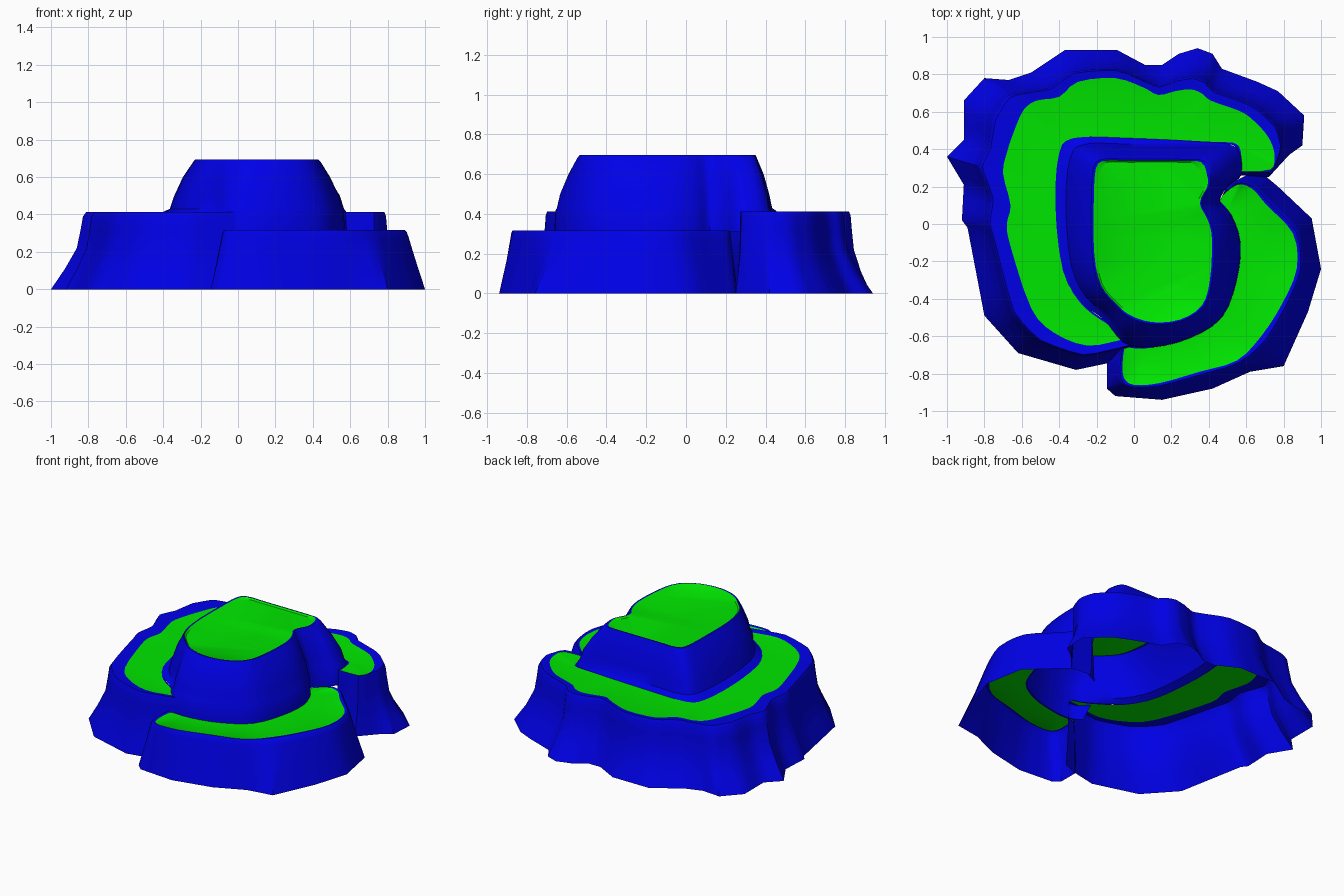
import bpy, bmesh
from mathutils import Vector

if "Cube" in bpy.data.objects:
    bpy.data.objects.remove(bpy.data.objects["Cube"])

def material(name, col):
    m = bpy.data.materials.new(name)
    m.diffuse_color = (*col, 1)
    m.use_nodes = True
    m.node_tree.nodes["Principled BSDF"].inputs["Base Color"].default_value = m.diffuse_color
    return m

BLUE = material("cliff blue", (0, 0, 0.8))
GREEN = material("grass green", (0, 0.8, 0))
SUB = 3

def pts(flat):
    return [Vector((flat[i], flat[i + 1])) for i in range(0, len(flat), 2)]

def refine(p, closed, smooth):
    """Subdivide an outline, straight or as a Catmull-Rom curve."""
    n, out = len(p), []
    get = (lambda i: p[i % n]) if closed else (lambda i: p[max(0, min(n - 1, i))])
    for i in range(n if closed else n - 1):
        a, b, c, d = (get(i + k) for k in (-1, 0, 1, 2))
        for s in range(SUB):
            t = s / SUB
            if smooth:
                out.append(0.5 * (2*b + (c - a)*t + (2*a - 5*b + 4*c - d)*t*t
                                  + (3*b - a - 3*c + d)*t**3))
            else:
                out.append(b.lerp(c, t))
    if not closed:
        out.append(p[-1].copy())
    return out

def lengths(p):
    acc = [0.0]
    for a, b in zip(p, p[1:]):
        acc.append(acc[-1] + (b - a).length)
    return [x / acc[-1] for x in acc]

def match(p, fr):
    """Points on path p at the given length fractions."""
    acc, out = lengths(p), []
    for f in fr:
        i = max(k for k in range(len(p) - 1) if acc[k] <= f + 1e-9)
        t = (f - acc[i]) / max(acc[i + 1] - acc[i], 1e-9)
        out.append(p[i].lerp(p[i + 1], min(t, 1)))
    return out

def build(name, rings, closed, green_strip):
    """Skin a stack of 3D rings; one strip (and the cap) is grass."""
    bm = bmesh.new()
    vs = [[bm.verts.new(v) for v in r] for r in rings]
    n = len(vs[0])
    for k in range(len(vs) - 1):
        for i in range(n if closed else n - 1):
            j = (i + 1) % n
            f = bm.faces.new((vs[k][i], vs[k][j], vs[k + 1][j], vs[k + 1][i]))
            f.material_index = int(k == green_strip)
    if closed:
        bm.faces.new(vs[-1]).material_index = 1
    bmesh.ops.remove_doubles(bm, verts=bm.verts, dist=1e-4)
    bmesh.ops.triangulate(bm, faces=[f for f in bm.faces if len(f.verts) > 4])
    me = bpy.data.meshes.new(name)
    bm.to_mesh(me)
    bm.free()
    me.materials.append(BLUE)
    me.materials.append(GREEN)
    ob = bpy.data.objects.new(name, me)
    bpy.context.collection.objects.link(ob)
    bpy.ops.object.select_all(action='DESELECT')
    ob.select_set(True)
    bpy.context.view_layer.objects.active = ob
    bpy.ops.object.shade_smooth_by_angle(angle=0.7)

def terrace(name, base, edge, inner, profile, bulge=0.0):
    """Cliff, rounded lip, grass strip and a thin blue edge under the mesa."""
    b, e = refine(pts(base), False, False), refine(pts(edge), False, True)
    rings = []
    for t, z in profile:
        ring = []
        for p, q in zip(b, e):
            # the back and right cliffs lean further in
            w = bulge * max(0, min(1, (p.x + p.y) / .5))
            ring.append((*p.lerp(q, t + w * t * (1 - t)), z))
        rings.append(ring)
    z = profile[-1][1]
    path = match(refine(pts(inner), False, True), lengths(e))
    for tuck in (0, .02):
        rings.append([(*p.lerp(Vector((.08, -.08)), tuck), z) for p in path])
    build(name, rings, False, len(profile) - 1)

# Middle terrace: wraps round the back and left
terrace("middle_terrace",
    (.57,.26, .72,.25, .83,.37, .90,.42, .91,.58, .77,.71, .66,.76, .47,.83, .42,.91, .34,.94,
     .24,.91, .15,.85, .06,.85, -.09,.93, -.37,.93, -.55,.81, -.67,.77, -.80,.78, -.91,.66,
     -.91,.45, -1,.36, -.91,.21, -.92,.02, -.89,-.02, -.80,-.49, -.62,-.69, -.31,-.78,
     -.12,-.74, -.03,-.70),
    (.57,.28, .73,.29, .75,.36, .74,.42, .70,.49, .62,.57, .55,.61, .41,.66, .36,.70, .30,.72,
     .22,.71, .13,.69, .05,.73, -.1,.78, -.30,.76, -.40,.68, -.52,.66, -.59,.61, -.64,.50,
     -.68,.38, -.70,.27, -.66,.1, -.68,0, -.66,-.12, -.55,-.45, -.43,-.58, -.25,-.65,
     -.07,-.62, .01,-.61),
    (.57,.28, .56,.42, .4,.44, -.05,.46, -.32,.46, -.40,.38, -.42,.1, -.38,-.25, -.28,-.43,
     -.15,-.53, -.06,-.58, .01,-.60),
    ((0, 0), (.25, .11), (.46, .22), (.53, .32), (.57, .39), (.63, .413), (.8, .41), (1, .405)),
    .45)

# Lower terrace: wraps round the front and right
terrace("lower_terrace",
    (-.12,-.71, -.145,-.75, -.145,-.88, -.10,-.92, .15,-.94, .42,-.88, .62,-.79, .80,-.76,
     .93,-.47, 1,-.24, .95,.03, .77,.2, .71,.25, .60,.26, .50,.21),
    (-.05,-.65, -.06,-.73, -.055,-.82, .0,-.86, .14,-.85, .35,-.79, .55,-.73, .68,-.60,
     .79,-.43, .87,-.24, .85,-.05, .71,.10, .63,.19, .55,.21, .47,.15),
    (-.06,-.65, .0,-.665, .1,-.66, .3,-.61, .47,-.5, .55,-.3, .57,-.1, .52,.05, .46,.12),
    ((0, 0), (.4, .16), (.68, .28), (.75, .305), (.85, .317), (1, .31)))

# Top mesa: its right side drops to the lower terrace
foot = refine(pts((.58,.27, .55,.41, .35,.44, -.05,.46, -.30,.46, -.39,.38, -.42,.1, -.38,-.25,
    -.28,-.42, -.15,-.52, -.06,-.64, .1,-.66, .3,-.61, .47,-.5, .55,-.3, .57,-.1, .52,.05,
    .46,.12, .50,.2)), True, True)
top = refine(pts((.37,.26, .34,.32, .25,.33, -.03,.33, -.14,.33, -.19,.29, -.20,.1, -.20,-.15,
    -.17,-.32, -.09,-.42, -.02,-.47, .1,-.51, .24,-.50, .35,-.43, .39,-.3, .40,-.08, .38,.02,
    .34,.11, .38,.2)), True, True)
rings = []
for k, (t, u, z) in enumerate(((0, 0, .405), (.1, .03, .415), (.25, .08, .43), (.36, .18, .5),
        (.57, .46, .60), (.82, .75, .68), (.87, .83, .695), (.93, .9, .695), (1, 1, .685))):
    ring = []
    for i, (p, q) in enumerate(zip(foot, top)):
        # w blends from the left-hand slope to the steeper right-hand one
        w = max(0, min(1, max((i - 26) / 5, (8 - i) / 5)))
        right = i >= 10 * SUB - 1 or i <= 2
        ring.append((*p.lerp(q, t + (u - t) * w), .31 if right and k == 0 else z))
    rings.append(ring)
build("top_mesa", rings, True, 7)
